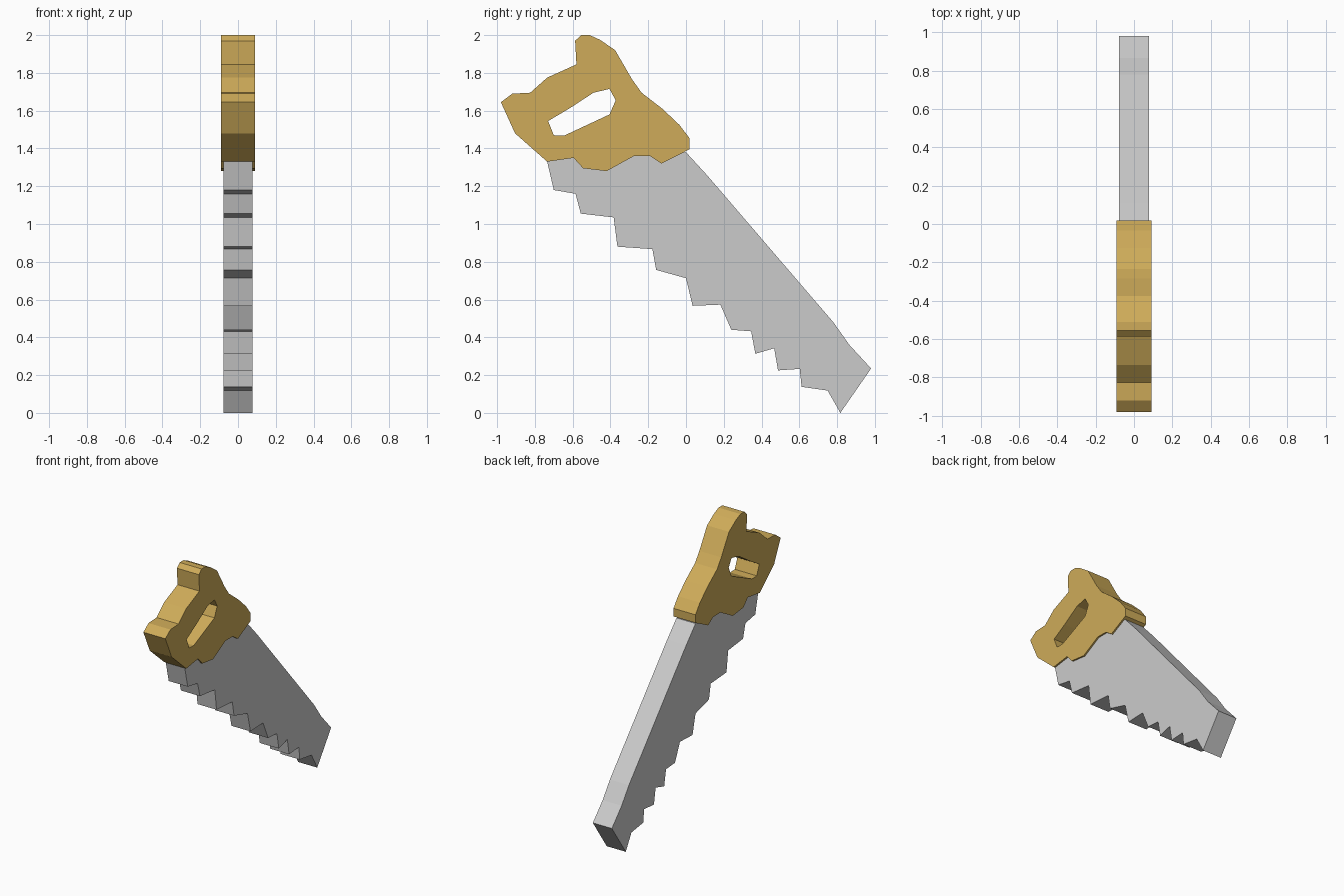
import bpy
from mathutils import Matrix

if "Cube" in bpy.data.objects:
    bpy.data.objects.remove(bpy.data.objects["Cube"])

# local x -> world y, local y -> world z, local z -> world x
SIDE = Matrix(((0, 0, 1, 0), (1, 0, 0, 0), (0, 1, 0, 0), (0, 0, 0, 1)))


def plate(name, loops, half_width, color=None):
    """Extrude closed side profiles (y, z) symmetrically about x = 0."""
    curve = bpy.data.curves.new(name, 'CURVE')
    curve.dimensions = '2D'
    curve.fill_mode = 'BOTH'
    curve.extrude = half_width
    for pts in loops:
        s = curve.splines.new('POLY')
        s.points.add(len(pts) - 1)
        for p, (y, z) in zip(s.points, pts):
            p.co = (y, z, 0, 1)
        s.use_cyclic_u = True
    ob = bpy.data.objects.new(name, curve)
    bpy.context.collection.objects.link(ob)
    bpy.ops.object.select_all(action='DESELECT')
    ob.select_set(True)
    bpy.context.view_layer.objects.active = ob
    bpy.ops.object.convert(target='MESH')
    ob = bpy.context.object
    ob.name = name
    ob.data.transform(SIDE)
    bpy.ops.object.mode_set(mode='EDIT')
    bpy.ops.mesh.select_all(action='SELECT')
    bpy.ops.mesh.remove_doubles(threshold=0.0005)
    bpy.ops.mesh.normals_make_consistent(inside=False)
    bpy.ops.object.mode_set(mode='OBJECT')
    bpy.ops.object.shade_flat()
    if color:
        mat = bpy.data.materials.new(name)
        mat.diffuse_color = color
        mat.use_nodes = True
        mat.node_tree.nodes["Principled BSDF"].inputs["Base Color"].default_value = mat.diffuse_color
        ob.data.materials.clear()
        ob.data.materials.append(mat)
    return ob


# Wooden handle with grip hole
outline = [(-.98, 1.645), (-.92, 1.69), (-.825, 1.695), (-.735, 1.775),
           (-.58, 1.845), (-.587, 1.97), (-.555, 2), (-.51, 2),
           (-.455, 1.975), (-.375, 1.92), (-.285, 1.765), (-.235, 1.695),
           (-.125, 1.61), (-.035, 1.525), (.018, 1.455), (.018, 1.395),
           (-.13, 1.32), (-.19, 1.36), (-.275, 1.36), (-.42, 1.28),
           (-.545, 1.295), (-.595, 1.35), (-.735, 1.33), (-.905, 1.48)]
grip_hole = [(-.73, 1.545), (-.62, 1.61), (-.49, 1.695), (-.405, 1.715),
             (-.372, 1.655), (-.405, 1.58), (-.645, 1.468), (-.70, 1.47)]
plate("handle", [outline, grip_hole], .09, (.62, .41, .1, 1))

# Toothed blade: root and tip of each tooth, then nose, spine and tang
teeth = [(-.735, 1.33), (-.70, 1.18), (-.585, 1.16), (-.557, 1.055),
         (-.383, 1.035), (-.363, .88), (-.178, .867), (-.158, .757),
         (0, .713), (.035, .567), (.182, .573), (.24, .44),
         (.345, .432), (.367, .313), (.467, .342), (.487, .225),
         (.602, .233), (.612, .138), (.75, .118)]
nose_spine = [(.817, 0), (.98, .235), (.865, .36), (.78, .48), (.11, 1.26), (0, 1.38)]
tang = [(-.13, 1.37), (-.275, 1.39), (-.42, 1.36), (-.6, 1.36)]
plate("blade", [teeth + nose_spine + tang], .078)
